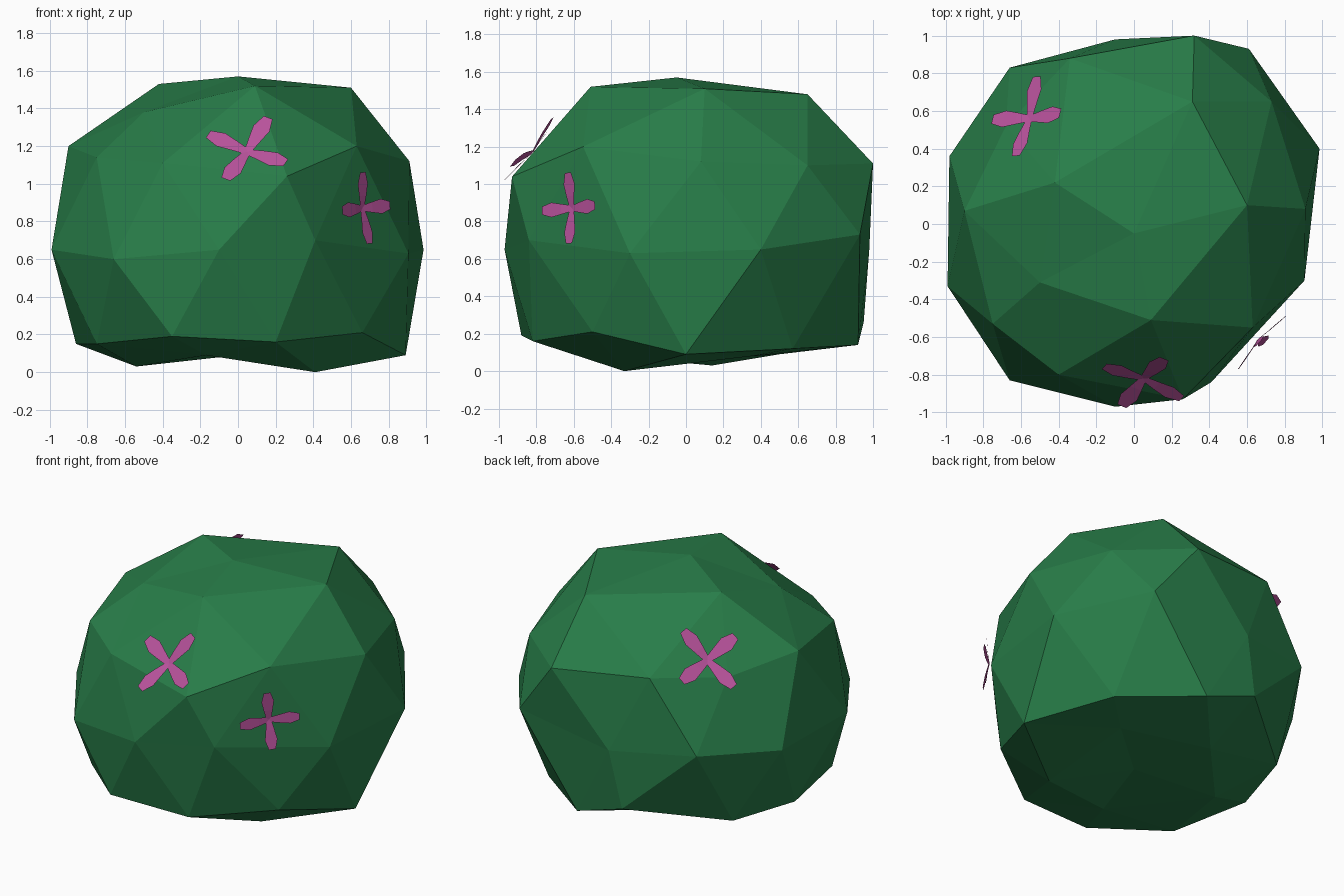
import bpy, bmesh, math
from mathutils import Vector

if "Cube" in bpy.data.objects:
    bpy.data.objects.remove(bpy.data.objects["Cube"])


def material(name, rgb):
    m = bpy.data.materials.new(name)
    m.diffuse_color = (*rgb, 1)
    m.use_nodes = True
    m.node_tree.nodes["Principled BSDF"].inputs["Base Color"].default_value = m.diffuse_color
    return m


def add_object(name, bm, mat):
    me = bpy.data.meshes.new(name)
    bm.to_mesh(me)
    bm.free()
    me.materials.append(mat)
    ob = bpy.data.objects.new(name, me)
    bpy.context.collection.objects.link(ob)
    return ob


leaf_green = material("leaf green", (0.021, 0.205, 0.066))
petal_pink = material("petal pink", (0.48, 0.085, 0.33))

# Bush: an icosphere whose rings, top to bottom and by azimuth, are pulled
# into an irregular faceted lump
RINGS = [
    [(0, -.05, 1.57)],
    [(.6, .1, 1.51), (.31, .65, 1.48), (-.42, .22, 1.53), (-.5, -.31, 1.38), (.09, -.51, 1.52)],
    [(.91, .08, 1.12), (.73, .65, 1.1), (.32, 1, 1.11), (-.34, .88, 1.17), (-.68, .52, 1.13),
     (-.9, .07, 1.2), (-.75, -.53, 1.14), (-.4, -.8, 1.11), (.26, -.93, 1.04), (.63, -.55, 1.2)],
    [(.985, .4, .65), (.61, .93, .73), (-.1, .98, .65), (-.66, .83, .7), (-.98, .36, .65),
     (-.99, -.33, .65), (-.66, -.83, .6), (-.1, -.97, .65), (.41, -.84, .7), (.905, -.3, .63)],
    [(.89, 0, .09), (.64, .57, .12), (.18, .92, .14), (-.18, .95, .26), (-.72, .52, .16),
     (-.86, .05, .15), (-.75, -.51, .15), (-.35, -.88, .19), (.2, -.82, .16), (.66, -.5, .21)],
    [(.4, .35, .08), (-.2, .5, .09), (-.54, .14, .03), (-.17, -.5, .09), (.41, -.33, 0)],
    [(0, 0, .09)],
]


def ring_order(v):
    ring = sum(v.co.z < t for t in (.95, .7, .2, -.2, -.7, -.95))
    return ring, (math.atan2(v.co.y, v.co.x) + 0.1) % math.tau


bm = bmesh.new()
bmesh.ops.create_icosphere(bm, subdivisions=2, radius=1)
targets = [p for ring in RINGS for p in ring]
for v, p in zip(sorted(bm.verts, key=ring_order), targets):
    v.co = p
bmesh.ops.recalc_face_normals(bm, faces=bm.faces)
add_object("bush", bm, leaf_green)

# Flowers: four folded petals around a centre, lying on the bush surface
PETAL = [(0, .018, 0), (.35, .034, .012), (.68, .048, .02), (1, .026, .028)]  # along, half width, lift


def flower(name, centre, normal, petal_dir, length):
    n = Vector(normal).normalized()
    u = Vector(petal_dir)
    u = (u - n * u.dot(n)).normalized()
    w = n.cross(u)
    bm = bmesh.new()
    for k in range(4):
        a = k * math.pi / 2
        d = u * math.cos(a) + w * math.sin(a)
        s = n.cross(d)
        rows = []
        for t, half, lift in PETAL:
            mid = Vector(centre) + d * t * length + n * lift
            k_w = half * length / .23
            rows.append([bm.verts.new(mid + s * o) for o in (-k_w, k_w)])
        for (a0, a1), (b0, b1) in zip(rows, rows[1:]):
            bm.faces.new((a0, b0, b1, a1))
    add_object(name, bm, petal_pink)


flower("front_flower", (.05, -.82, 1.17), (-.08, -.76, .64), (.23, .27, .32), .235)
flower("right_flower", (.66, -.61, .87), (.74, -.67, .06), (-.01, -.01, .19), .19)
flower("back_flower", (-.555, .56, 1.23), (-.6, .44, .67), (.05, .19, -.08), .235)
